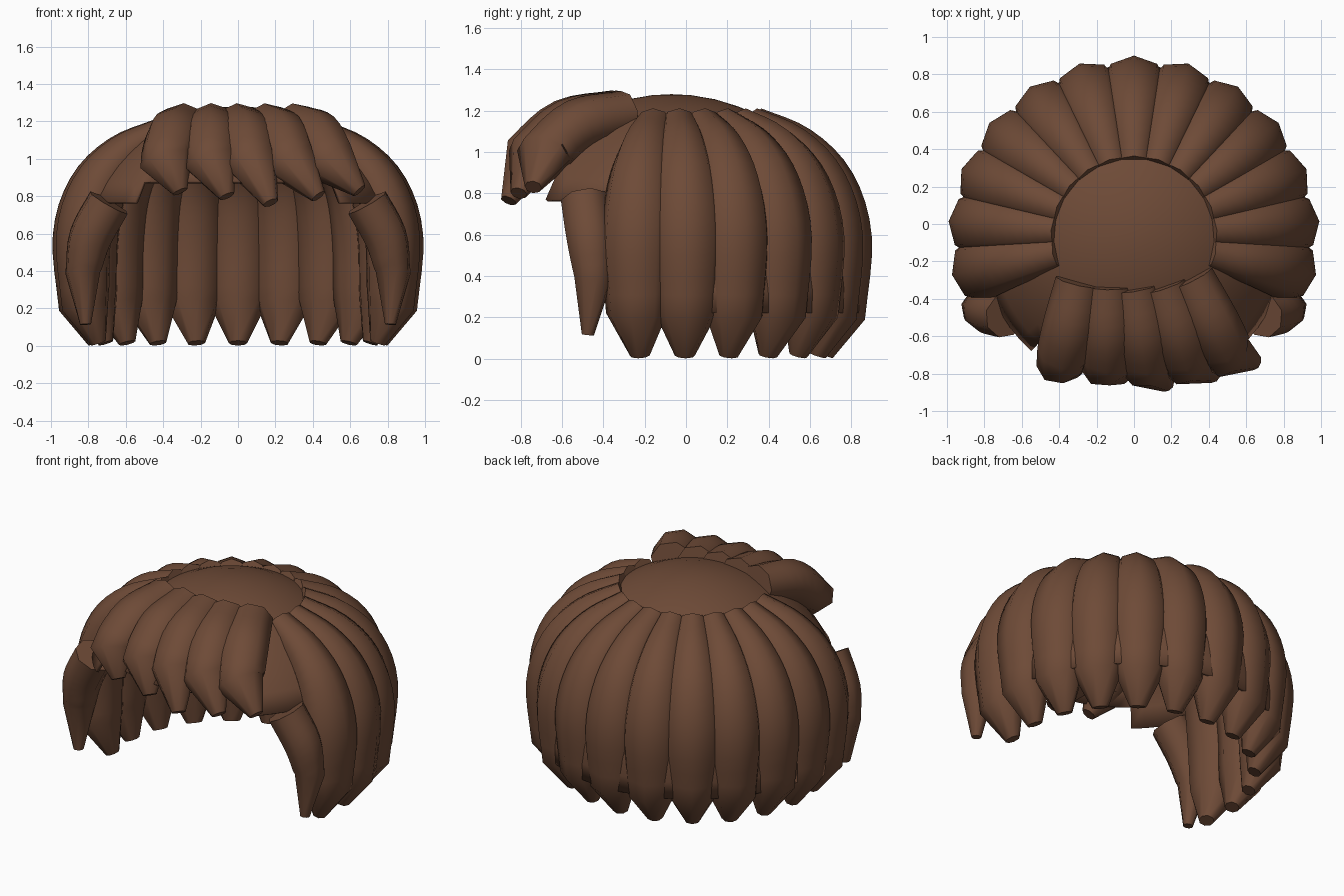
import bpy, bmesh, math
from mathutils import Vector

if "Cube" in bpy.data.objects:
    bpy.data.objects.remove(bpy.data.objects["Cube"])

brown = bpy.data.materials.new("warm brown")
brown.diffuse_color = (0.155, 0.069, 0.038, 1)
brown.use_nodes = True
brown.node_tree.nodes["Principled BSDF"].inputs["Base Color"].default_value = brown.diffuse_color
CY = -0.07          # y of the crown centre


def finish(name, bm, angle):
    bmesh.ops.recalc_face_normals(bm, faces=bm.faces)
    me = bpy.data.meshes.new(name)
    bm.to_mesh(me)
    bm.free()
    me.materials.append(brown)
    ob = bpy.data.objects.new(name, me)
    bpy.context.collection.objects.link(ob)
    bpy.ops.object.select_all(action='DESELECT')
    ob.select_set(True)
    bpy.context.view_layer.objects.active = ob
    bpy.ops.object.shade_smooth_by_angle(angle=math.radians(angle))
    return ob


def smooth_path(pts, n=4):
    """Catmull-Rom through (x, y, z, radius) points; the tip segment stays straight."""
    P = [Vector(p) for p in pts]
    body = P[:-1]
    ext = [2 * body[0] - body[1]] + body + [2 * body[-1] - body[-2]]
    out = []
    for i in range(len(body) - 1):
        a, b, c, d = ext[i:i + 4]
        for k in range(n):
            t = k / n
            out.append(0.5 * (2 * b + (c - a) * t + (2 * a - 5 * b + 4 * c - d) * t * t
                              + (3 * b - a - 3 * c + d) * t ** 3))
    return out + [body[-1], P[-1]]


def lock(name, pts, ref, wide=1.0, sides=8):
    """Tapered strand swept along a path, one ridge facing the ref direction."""
    path = smooth_path(pts)
    bm = bmesh.new()
    rings = []
    for i, p in enumerate(path):
        a, b = path[max(i - 1, 0)], path[min(i + 1, len(path) - 1)]
        t = (b.xyz - a.xyz).normalized()
        n = (Vector(ref) - t * t.dot(Vector(ref))).normalized()
        s = t.cross(n) * wide
        rings.append([bm.verts.new(p.xyz + p.w * (n * math.cos(w) + s * math.sin(w)))
                      for w in (2 * math.pi * k / sides for k in range(sides))])
    for r0, r1 in zip(rings, rings[1:]):
        for k in range(sides):
            j = (k + 1) % sides
            bm.faces.new((r0[k], r0[j], r1[j], r1[k]))
    bm.faces.new(rings[0])
    bm.faces.new(rings[-1])
    return finish(name, bm, 55)


# Cap: dome with a stepped opening cut out at the face
SEG = 60
levels = [1.275, 1.255, 1.22, 1.17, 1.11, 1.04, 0.96, 0.88, 0.77, 0.66, 0.55, 0.44, 0.33, 0.22]
bm = bmesh.new()
rings = []
for z in levels:
    r = 0.92 * math.sqrt(1 - ((z - 0.35) / 0.93) ** 2)
    rings.append([bm.verts.new((r * math.sin(a), CY - r * math.cos(a), z))
                  for a in (2 * math.pi * k / SEG for k in range(SEG))])
top = bm.verts.new((0, CY, 1.28))
for k in range(SEG):
    j = (k + 1) % SEG
    bm.faces.new((top, rings[0][k], rings[0][j]))
    az = 180 - abs((k + 0.5) * 360 / SEG - 180)     # degrees away from the front
    low = 0.88 if az < 42 else 0.77 if az < 72 else 0.44 if az < 102 else 0.22
    for i in range(len(levels) - 1):
        if levels[i + 1] >= low - 0.001:
            bm.faces.new((rings[i][k], rings[i + 1][k], rings[i + 1][j], rings[i][j]))
bmesh.ops.delete(bm, geom=[v for v in bm.verts if not v.link_faces], context='VERTS')
cap = finish("hair_cap", bm, 40)
mod = cap.modifiers.new("thickness", 'SOLIDIFY')
mod.thickness = 0.02
mod.offset = -1

# Long locks around the sides and back
profile = [(0.40, 1.15, 0.07), (0.61, 1.025, 0.105), (0.755, 0.84, 0.135),
           (0.82, 0.58, 0.15), (0.81, 0.22, 0.13), (0.74, 0.015, 0.042)]
for i in range(-6, 7):
    a = math.radians(90 + 17 * i)
    dx, dy = math.cos(a), math.sin(a)
    lock(f"back_lock_{i + 7}", [(1.03 * r * dx, CY + r * dy, z, w) for r, z, w in profile],
         (0.8 * dx, 0.8 * dy, 0.6), 1.17)

# Short side locks in front of the ears
for side, label in ((-1, "left"), (1, "right")):
    lock(f"side_lock_{label}",
         [(side * 0.69, -0.49, 0.765, 0.12), (side * 0.79, -0.465, 0.58, 0.118),
          (side * 0.83, -0.448, 0.39, 0.095), (side * 0.815, -0.475, 0.115, 0.03)],
         (side * 0.8, -0.5, 0.3))

# Swept fringe: start, middle and tip positions of each lock
fringe = [((-0.29, -0.31), (-0.385, -0.735), (-0.31, -0.785, 0.825)),
          ((-0.14, -0.33), (-0.145, -0.75), (-0.06, -0.82, 0.80)),
          ((0.00, -0.34), (0.07, -0.755), (0.175, -0.86, 0.765)),
          ((0.15, -0.33), (0.285, -0.735), (0.43, -0.81, 0.80)),
          ((0.30, -0.29), (0.50, -0.69), (0.65, -0.74, 0.83))]
for i, (s, m, e) in enumerate(fringe):
    mx, my = s[0] * 0.42 + m[0] * 0.58, s[1] * 0.42 + m[1] * 0.58
    lock(f"fringe_lock_{i + 1}",
         [(s[0], s[1], 1.18, 0.12), (mx, my, 1.125, 0.133),
          (m[0], m[1], 0.985, 0.13), (*e, 0.04)],
         (0.25 * m[0], -0.6, 0.8), 1.1)
